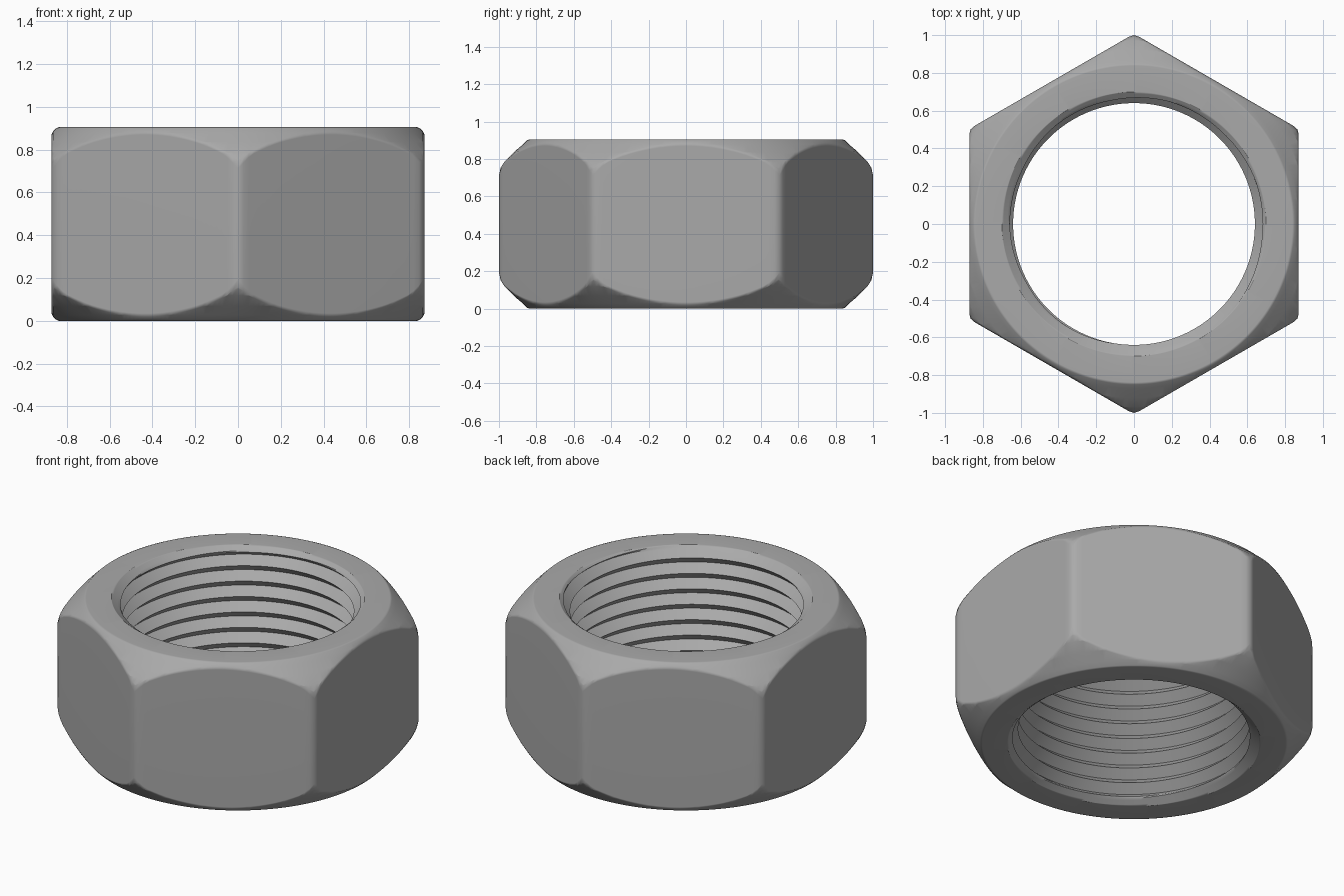
import bpy, bmesh
from math import cos, radians, sin

old = bpy.data.objects.get("Cube")
if old:
    bpy.data.objects.remove(old, do_unlink=True)

HEIGHT = 0.905
APOTHEM = 0.872
COLUMNS = 240
PITCH = 0.094
CREST, ROOT = 0.64, 0.69         # thread radii
MOUTH = 0.70                     # bore chamfer radius at the faces
MOUTH_DEPTH = 0.045
FLANK = 6                        # rows on each thread flank
STEPS = 2 * FLANK                # rows per thread turn
FILLET = 0.008                   # softened edge round each flat
# Outer chamfer: radius and drop from the flat face
CROWN = [(0.838, 0.0), (0.85, 0.005), (0.872, 0.027), (0.92, 0.068),
         (0.97, 0.118), (0.99, 0.15), (1.0, 0.185)]


def make_material(name, value):
    mat = bpy.data.materials.new(name)
    mat.use_nodes = True
    colour = (value, value, value, 1)
    mat.diffuse_color = colour
    bsdf = mat.node_tree.nodes["Principled BSDF"]
    bsdf.inputs["Base Color"].default_value = colour
    bsdf.inputs["Roughness"].default_value = 0.6
    return mat


def crown_drop(r):
    for (r0, d0), (r1, d1) in zip(CROWN, CROWN[1:]):
        if r <= r1:
            return d0 + (d1 - d0) * (r - r0) / (r1 - r0)
    return CROWN[-1][1]


def bore_point(r, z):
    """Keep a thread point inside the faces and outside the bore chamfers."""
    z = min(max(z, 0), HEIGHT)
    depth = min(z, HEIGHT - z)
    chamfer = MOUTH - (MOUTH - CREST) * depth / MOUTH_DEPTH
    return max(r, chamfer), z


def bore_profile(degrees):
    """V-shaped thread section, from the top face down."""
    rows = []
    for turn in range(-3, 14):
        z = 0.893 + PITCH * ((135 - degrees) / 360 - turn)
        for i in range(STEPS):
            f = i / STEPS
            depth = 1 - abs(1 - 2 * f)
            rows.append(bore_point(CREST + (ROOT - CREST) * depth,
                                   z - PITCH * f))
    return rows


def outer_profile(degrees):
    """Crowned hexagon section, from the bottom face up; corners along y."""
    phi = radians(((degrees + 30) % 60) - 30)
    limit = min(APOTHEM / cos(phi), 1.0)
    lower = []
    for r, _ in CROWN:
        r = min(r, limit - FILLET)
        lower.append((r, crown_drop(r)))
    lower.append((limit, crown_drop(limit) + FILLET))
    return lower + [(r, HEIGHT - z) for r, z in reversed(lower)]


bm = bmesh.new()


def add_column(profile, degrees):
    a = radians(degrees)
    return [bm.verts.new((r * cos(a), r * sin(a), z)) for r, z in profile]


angles = [360 * i / COLUMNS for i in range(COLUMNS)]
bore = [add_column(bore_profile(a), a) for a in angles]
outer = [add_column(outer_profile(a), a) for a in angles]
last = len(bore[0]) - 1

for c in range(COLUMNS):
    n = (c + 1) % COLUMNS
    shift = STEPS if n == 0 else 0      # helix seam steps down one turn
    # Threaded bore
    for j in range(last):
        k0, k1 = min(j + shift, last), min(j + 1 + shift, last)
        ring = [bore[c][j], bore[c][j + 1], bore[n][k1], bore[n][k0]]
        if k0 == k1:
            ring.pop()
        bm.faces.new(ring)
    # Hexagonal outside
    for j in range(len(outer[c]) - 1):
        bm.faces.new([outer[c][j], outer[n][j], outer[n][j + 1], outer[c][j + 1]])
    # Flat top and bottom rings
    bm.faces.new([bore[c][0], bore[n][0], outer[n][-1], outer[c][-1]])
    bm.faces.new([bore[c][last], outer[c][0], outer[n][0], bore[n][last]])

bmesh.ops.remove_doubles(bm, verts=bm.verts, dist=0.0002)
bmesh.ops.recalc_face_normals(bm, faces=bm.faces)

mesh = bpy.data.meshes.new("hex_nut")
bm.to_mesh(mesh)
bm.free()
mesh.materials.append(make_material("grey steel", 0.40))
nut = bpy.data.objects.new("hex_nut", mesh)
bpy.context.collection.objects.link(nut)

# Smooth shading with crisp thread edges and flat faces
bpy.context.view_layer.objects.active = nut
nut.select_set(True)
bpy.ops.object.shade_smooth_by_angle(angle=radians(40))
weighted = nut.modifiers.new("flat_facets", "WEIGHTED_NORMAL")
weighted.keep_sharp = True
